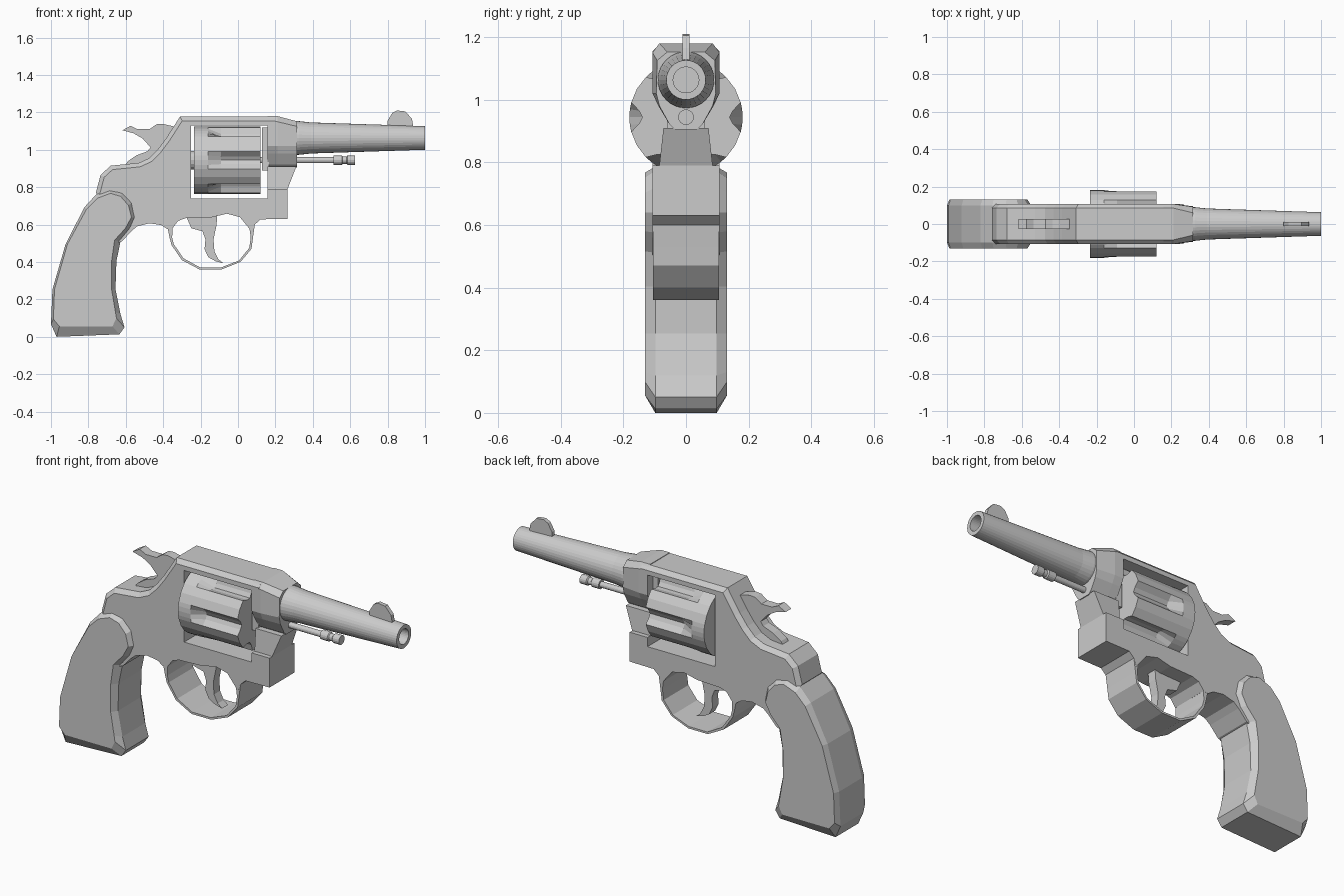
import bpy, bmesh
from math import sin, cos, radians, tau


def loft(name, rings, bevel_range=None, bevel=0.022):
    """Skin a list of equal-length point rings and cap both ends."""
    bm = bmesh.new()
    rows = [[bm.verts.new(p) for p in ring] for ring in rings]
    n = len(rows[0])
    for a, b in zip(rows, rows[1:]):
        for i in range(n):
            bm.faces.new((a[i], a[(i + 1) % n], b[(i + 1) % n], b[i]))
    bm.faces.new(rows[0])
    bm.faces.new(rows[-1])
    bmesh.ops.recalc_face_normals(bm, faces=bm.faces)
    if bevel_range:
        edges = [bm.edges.get((r[i], r[i + 1]))
                 for r in (rows[0], rows[-1]) for i in range(*bevel_range)]
        bmesh.ops.bevel(bm, geom=edges, offset=bevel, segments=1, affect='EDGES')
    mesh = bpy.data.meshes.new(name)
    bm.to_mesh(mesh)
    bm.free()
    ob = bpy.data.objects.new(name, mesh)
    bpy.context.collection.objects.link(ob)
    return ob


def plate(name, profile, half, **kw):
    """Extrude an x-z profile symmetrically in y."""
    return loft(name, [[(x, y, z) for x, z in profile] for y in (-half, half)], **kw)


def turned(name, steps, z, sides=32):
    """Turn (x, radius) steps about an axis along x at height z."""
    return loft(name, [[(x, r * cos(tau * i / sides), z + r * sin(tau * i / sides))
                        for i in range(sides)] for x, r in steps])


BORE_Z, DRUM_Z = 1.063, 0.944

# Main frame with open cylinder window, chamfered along the top and back
frame = [(.265, .63), (.265, .79), (.157, .79), (.157, .74), (-.25, .74), (-.25, 1.13),
         (.2, 1.13), (.2, 1.177), (-.31, 1.177), (-.385, 1.06), (-.43, 1.0),
         (-.475, .955), (-.53, .93), (-.68, .915), (-.735, .865), (-.76, .77),
         (-.70, .70), (-.65, .5), (-.62, .51), (-.57, .565), (-.54, .59),
         (-.473, .607), (-.41, .597), (-.377, .575), (-.35, .58), (-.32, .62),
         (-.28, .634), (-.14, .639), (-.06, .658), (.01, .64), (.055, .585),
         (.075, .56), (.09, .60), (.12, .628)]
plate("frame", frame, .107, bevel_range=(7, 15))

# Barrel mount: shaped section narrowing towards the barrel
half = [(.085, 1.18), (.107, 1.15), (.107, 1.02), (.088, .98), (.052, .92), (.035, .905)]
half_end = [(.06, 1.152), (.092, 1.125), (.095, 1.02), (.085, .98), (.052, .92), (.035, .905)]


def section(x, h):
    return [(x, y, z) for y, z in h] + [(x, -y, z) for y, z in reversed(h)]


loft("barrel_mount", [section(.157, half), section(.21, half), section(.315, half_end)])

# Crane under the mount, and the throat behind it
crane = [(.157, .75), (.157, .91), (.312, .91), (.265, .79), (.265, .75)]
loft("crane", [[(x, s * (.085 if z < .85 else .072), z) for x, z in crane] for s in (-1, 1)])
plate("barrel_throat", [(.127, .89), (.127, 1.12), (.165, 1.12), (.165, .89)], .06)

# Barrel with hollow muzzle
turned("barrel", [(.3, .09), (.325, .09), (.39, .083), (1, .063), (1, .041), (.8, .041)], BORE_Z)

# Front sight blade
sight = [(.80, 1.11), (.80, 1.155), (.825, 1.197), (.85, 1.21), (.895, 1.205),
         (.93, 1.165), (.94, 1.11)]
plate("front_sight", sight, .011)

# Ejector rod with knurled tip
turned("ejector_rod", [(.11, .016), (.51, .016), (.51, .025), (.555, .025), (.56, .019),
                       (.58, .019), (.585, .025), (.625, .025)], DRUM_Z, 16)

# Fluted cylinder: six grooves that run out before the rear
def drum_ring(x, depth):
    pts = []
    for k in range(6):
        for off, cut in ((-15, 0), (-8, .7), (0, 1), (8, .7), (15, 0), (30, 0)):
            a, r = radians(60 * k + off), .181 - depth * cut
            pts.append((x, r * cos(a), DRUM_Z + r * sin(a)))
    return pts


loft("cylinder", [drum_ring(-.235, 0), drum_ring(-.16, 0), drum_ring(-.09, .042),
                  drum_ring(.12, .042)])
turned("cylinder_pin", [(-.27, .05), (-.22, .05)], DRUM_Z, 16)

# Trigger guard band
guard_outer = [(-.377, .585), (-.366, .53), (-.355, .49), (-.30, .41), (-.206, .36),
               (-.088, .36), (.013, .40), (.072, .47), (.08, .53), (.09, .60)]
guard_inner = [(-.35, .585), (-.352, .53), (-.343, .495), (-.292, .42), (-.203, .371),
               (-.09, .371), (.006, .408), (.06, .475), (.068, .53), (.06, .59)]
plate("trigger_guard", guard_outer + guard_inner[::-1], .106)

# Trigger
trigger = [(-.28, .65), (-.11, .66), (-.115, .596), (-.131, .52), (-.126, .457),
           (-.104, .414), (-.078, .393), (-.12, .404), (-.158, .425), (-.179, .468),
           (-.174, .52), (-.19, .564), (-.249, .58)]
plate("trigger", trigger, .026)

# Hammer with thumb spur
hammer = [(-.618, 1.104), (-.575, 1.128), (-.537, 1.11), (-.473, 1.11), (-.436, 1.136),
          (-.404, 1.139), (-.35, 1.126), (-.29, 1.11), (-.36, .90), (-.61, .905),
          (-.59, .938), (-.543, .97), (-.484, .992), (-.468, 1.013), (-.51, 1.06),
          (-.559, 1.088)]
plate("hammer", hammer, .026)

# Grip with chamfered side panels
grip_outer = [(-.757, .762), (-.687, .786), (-.618, .773), (-.564, .719), (-.548, .639),
              (-.575, .575), (-.628, .511), (-.65, .404), (-.655, .254), (-.628, .12),
              (-.607, .051), (-.634, .013), (-.97, 0), (-1, .067), (-.992, .254),
              (-.922, .495), (-.821, .693)]
grip_inner = [(-.751, .741), (-.682, .767), (-.628, .751), (-.586, .703), (-.57, .639),
              (-.602, .58), (-.66, .516), (-.676, .404), (-.676, .254), (-.655, .131),
              (-.65, .099), (-.671, .056), (-.955, .056), (-.987, .094), (-.981, .254),
              (-.912, .495), (-.81, .682)]
loft("grip", [[(x, y, z) for x, z in prof] for y, prof in
              ((-.131, grip_inner), (-.098, grip_outer), (.098, grip_outer), (.131, grip_inner))])
